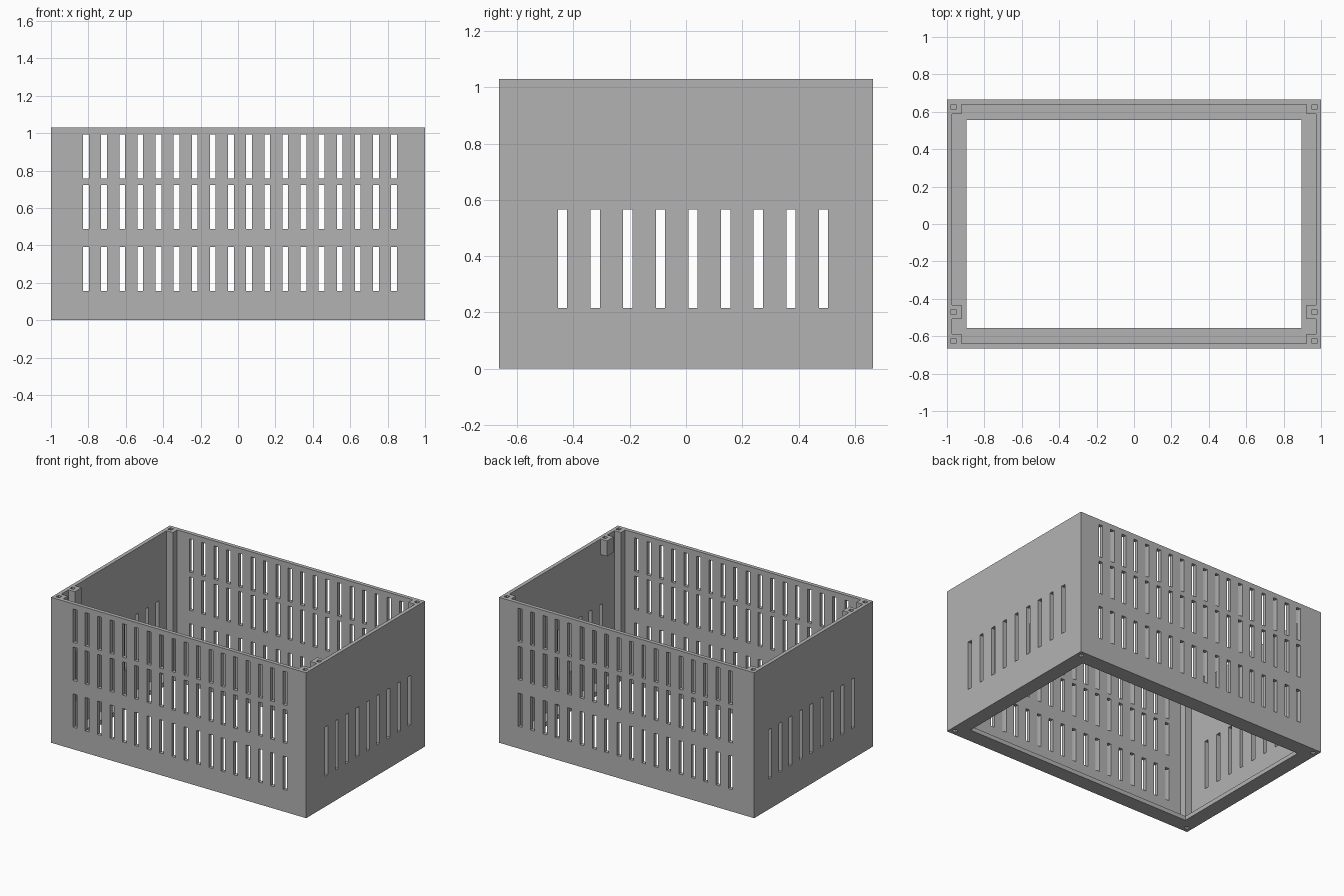
import bpy
import bmesh
from mathutils import Matrix, Vector

cube = bpy.data.objects.get("Cube")
if cube:
    bpy.data.objects.remove(cube, do_unlink=True)

X, Y, H = 1.0, 0.665, 1.03      # outer half width, half depth, height
WALL, FLOOR = 0.027, 0.03       # thicknesses
POST = 0.075                    # corner post side
EPS = 0.05                      # cutter overshoot

grey = bpy.data.materials.new("grey plastic")
grey.use_nodes = True
colour = (0.45, 0.45, 0.45, 1)
grey.diffuse_color = colour
grey.node_tree.nodes["Principled BSDF"].inputs["Base Color"].default_value = colour


def boxes(name, bounds):
    """One object made of boxes, each given by its low and high corner."""
    bm = bmesh.new()
    for low, high in bounds:
        low, high = Vector(low), Vector(high)
        size = Matrix.Diagonal((*(high - low), 1))
        bmesh.ops.create_cube(bm, size=1, matrix=Matrix.Translation((low + high) / 2) @ size)
    mesh = bpy.data.meshes.new(name)
    bm.to_mesh(mesh)
    bm.free()
    mesh.materials.append(grey)
    obj = bpy.data.objects.new(name, mesh)
    bpy.context.collection.objects.link(obj)
    return obj


def combine(target, operation, name, bounds):
    """Apply a boolean with a temporary set of boxes."""
    tool = boxes(name, bounds)
    tool.hide_render = True
    mod = target.modifiers.new(name, "BOOLEAN")
    mod.operation, mod.object, mod.solver = operation, tool, "EXACT"
    bpy.context.view_layer.objects.active = target
    bpy.ops.object.modifier_apply(modifier=mod.name)
    bpy.data.objects.remove(tool, do_unlink=True)


def centred(x, y, half, z0, z1):
    return (x - half, y - half, z0), (x + half, y + half, z1)


# Open-topped shell with a rim around the open floor
case = boxes("vented_case", [((-X, -Y, 0), (X, Y, H))])
ix, iy = X - WALL, Y - WALL
combine(case, "DIFFERENCE", "cavity", [((-ix, -iy, FLOOR), (ix, iy, H + EPS))])
combine(case, "DIFFERENCE", "floor_opening", [((-0.895, -0.557, -EPS), (0.895, 0.557, FLOOR + EPS))])

# Full-height corner posts and short bosses near the front
supports = []
for sx in (-1, 1):
    cx = sx * (X - POST / 2 - 0.002)
    for sy in (-1, 1):
        supports.append(centred(cx, sy * (Y - POST / 2 - 0.002), POST / 2, 0.01, H))
    supports.append(centred(cx, -0.471, POST / 2, H - 0.11, H))
combine(case, "UNION", "posts", supports)

# Ventilation slots: three rows front to back, one row side to side
slots = []
for z0 in (0.156, 0.487, 0.757):
    for i in range(18):
        x = -0.813 + i * 0.0969
        slots.append(((x - 0.0155, -Y - EPS, z0), (x + 0.0155, Y + EPS, z0 + 0.236)))
combine(case, "DIFFERENCE", "long_slots", slots)
slots = []
for i in range(9):
    y = -0.439 + i * 0.116
    slots.append(((-X - EPS, y - 0.0165, 0.216), (X + EPS, y + 0.0165, 0.565)))
combine(case, "DIFFERENCE", "side_slots", slots)

# Blind square screw holes, top and bottom
holes = []
for sx in (-1, 1):
    for y in (-0.626, 0.626):
        holes.append(centred(sx * 0.965, y, 0.0135, H - 0.1, H + EPS))
        holes.append(centred(sx * 0.965, y, 0.0135, -EPS, 0.1))
    holes.append(centred(sx * 0.965, -0.471, 0.0135, H - 0.08, H + EPS))
combine(case, "DIFFERENCE", "screw_holes", holes)
